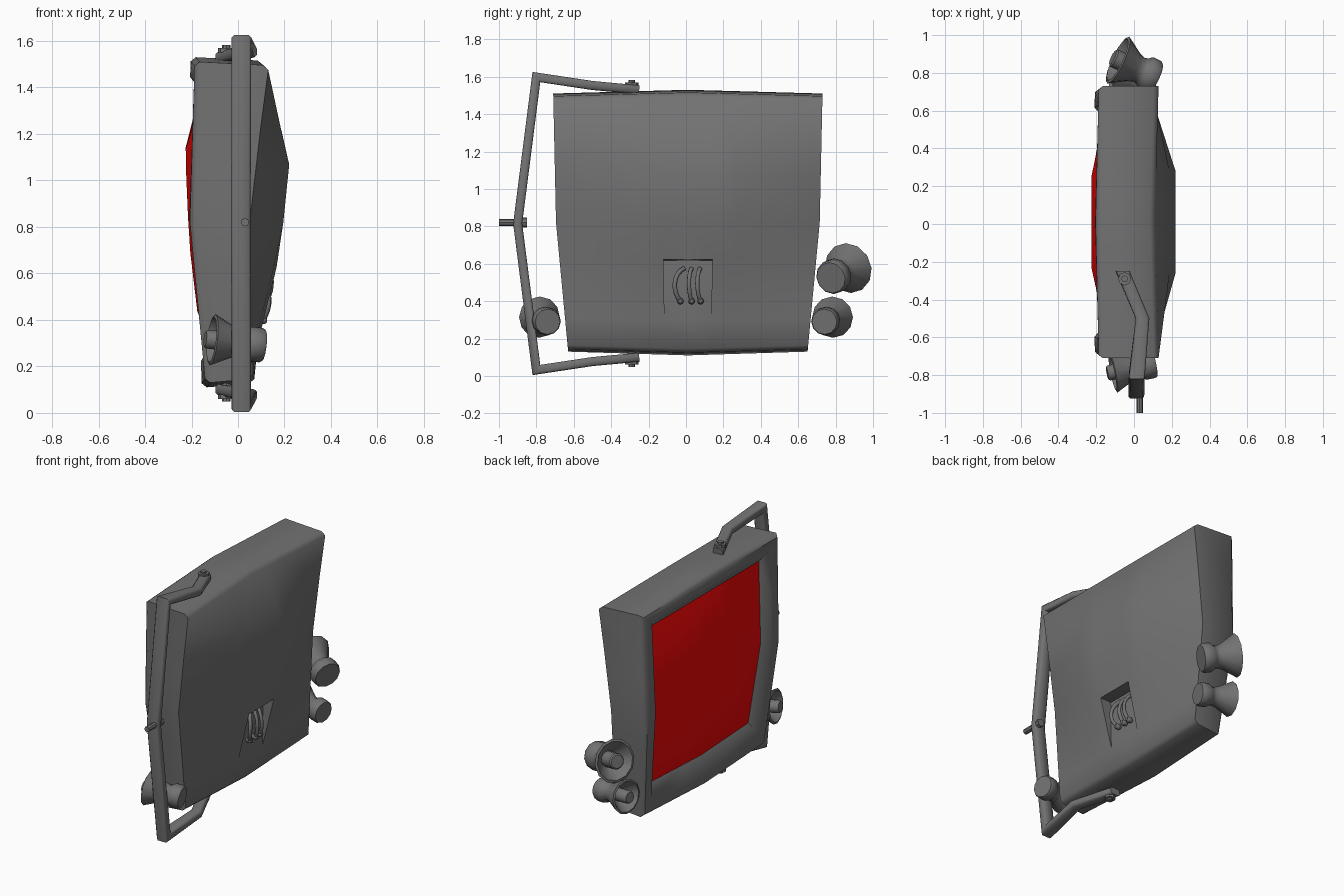
import bpy, bmesh, math
from mathutils import Vector, Matrix

if "Cube" in bpy.data.objects:
    bpy.data.objects.remove(bpy.data.objects["Cube"])


def paint(name, colour):
    mat = bpy.data.materials.new(name)
    mat.diffuse_color = (*colour, 1)
    mat.use_nodes = True
    mat.node_tree.nodes["Principled BSDF"].inputs["Base Color"].default_value = mat.diffuse_color
    return mat


GREY = paint("dark_grey", (.17, .17, .17))
RED = paint("screen_red", (.9, .002, .002))


def finish(bm, name, angle=35, recalc=True, mat=GREY):
    if recalc:
        bmesh.ops.recalc_face_normals(bm, faces=bm.faces[:])
    me = bpy.data.meshes.new(name)
    bm.to_mesh(me)
    bm.free()
    me.materials.append(mat)
    ob = bpy.data.objects.new(name, me)
    bpy.context.collection.objects.link(ob)
    bpy.ops.object.select_all(action='DESELECT')
    ob.select_set(True)
    bpy.context.view_layer.objects.active = ob
    bpy.ops.object.shade_smooth_by_angle(angle=math.radians(angle))
    return ob


def lerp3(v, top, mid, low):
    return mid + (top - mid) * v if v > 0 else mid + (mid - low) * v


# Case outline: tapered box, u across (y), v up (z)
def point(u, v, x):
    return Vector((x, 0.01 + u * lerp3(v, .72, .705, .64),
                   .82 + v * (.69 + .02 * (1 - abs(u)))))


def front_x(u, v):
    k = 1 - abs(u)
    return lerp3(v, -.185 - .017 * k, -.205, -.14 - .015 * k)


def back_rim(u, v):
    k = 1 - abs(u)
    return lerp3(v, .13 - .02 * k, .05, .06 + .01 * k)


US = [-1, -.38, -.19, 0, .19, .38, 1]
VS = [1, .55, .35, 0, -.28, -.74, -1]
BACK = [0, .188, .22, .195, .165, .085, 0]
SCREEN = [0, -.225, -.223, -.215, -.205, -.175, 0]
N = 6
rim = ([(i, 0) for i in range(N)] + [(N, j) for j in range(N)] +
       [(i, N) for i in range(N, 0, -1)] + [(0, j) for j in range(N, 0, -1)])

# Case: faceted back, side wall, frame and recess
bm = bmesh.new()
g = {}
for i, u in enumerate(US):
    for j, v in enumerate(VS):
        edge = i in (0, N) or j in (0, N)
        x = back_rim(u, v) if edge else BACK[j] - (.012 if abs(u) > .3 and j > 3 else 0)
        g[i, j] = bm.verts.new(point(u, v * (.95 if j in (0, N) else 1), x))
vent_top = {i: bm.verts.new(g[i, 4].co + Vector((-.08, 0, -.005))) for i in (2, 3, 4)}
for i in range(N):
    for j in range(N):
        if j == 4 and i in (2, 3):
            bm.faces.new((vent_top[i], vent_top[i + 1], g[i + 1, 5], g[i, 5]))
            bm.faces.new((g[i, 4], g[i + 1, 4], vent_top[i + 1], vent_top[i]))
        else:
            bm.faces.new((g[i, j], g[i + 1, j], g[i + 1, j + 1], g[i, j + 1]))
for i in (2, 4):
    bm.faces.new((g[i, 4], vent_top[i], g[i, 5]))
last = [g[k] for k in rim]
for su, sv, off, dx in ((1, .98, 0, None), (1, 1, 0, .02), (.975, .975, 0, -.002),
                        (.86, .86, .02, -.004), (.79, .77, .03, .04)):
    ring = []
    for i, j in rim:
        u, v = US[i], VS[j]
        x = back_rim(u, v) - .025 if dx is None else front_x(u, v) + dx
        ring.append(bm.verts.new(point(u * su, v * sv + off, x)))
    for k in range(len(ring)):
        m = (k + 1) % len(ring)
        bm.faces.new((last[k], last[m], ring[m], ring[k]))
    last = ring
finish(bm, "case", 50)

# Bulging red screen
bm = bmesh.new()
s = {}
for i, u in enumerate(US):
    for j, v in enumerate(VS):
        edge = i in (0, N) or j in (0, N)
        x = front_x(u, v) + .04 if edge else SCREEN[j]
        s[i, j] = bm.verts.new(point(u * (.79 if edge else .9), v * .77 + .03, x))
for i in range(N):
    for j in range(N):
        bm.faces.new((s[i, j], s[i, j + 1], s[i + 1, j + 1], s[i + 1, j]))
screen = finish(bm, "screen", recalc=False, mat=RED)
if screen.data.polygons[14].normal.x > 0:
    screen.data.flip_normals()


# Turned parts: profile of (radius, distance) along an axis
def lathe(name, profile, start, axis, sides=12):
    bm = bmesh.new()
    rings = [[bm.verts.new((r * math.cos(2 * math.pi * k / sides), r * math.sin(2 * math.pi * k / sides), t))
              for k in range(sides)] for r, t in profile]
    for a, b in zip(rings, rings[1:]):
        for k in range(sides):
            m = (k + 1) % sides
            bm.faces.new((a[k], a[m], b[m], b[k]))
    bm.faces.new(rings[0])
    bm.faces.new(rings[-1])
    rot = Vector(axis).to_track_quat('Z', 'Y').to_matrix().to_4x4()
    bm.transform(Matrix.Translation(start) @ rot)
    return finish(bm, name, 40)


# Flared knobs with rear cap and inner stem
KNOB = [(.084, 0), (.092, .012), (.092, .06), (.075, .08), (.07, .1), (.08, .13), (.137, .225),
        (.122, .23), (.05, .15), (.05, .25), (.042, .258)]
lathe("large_knob", KNOB, (.115, .775, .525), (-.23, .108, .06))
for name, side in (("small_knob_back", 1), ("small_knob_front", -1)):
    lathe(name, [(r * .81, t) for r, t in KNOB], (.11, side * .74, .29), (-.25, side * .05, .028))

# Swivel bracket: flat bar swept round the front side
path = [(-.06, -.25, 1.53), (.045, -.5, 1.553), (.015, -.8, 1.598), (.012, -.9, .815)]
path += [(x, y, 1.63 - z) for x, y, z in path[-2::-1]]
bm = bmesh.new()
prev = None
for k, p in enumerate(path):
    p = Vector(p)
    a, b = Vector(path[max(k - 1, 0)]), Vector(path[min(k + 1, len(path) - 1)])
    d1 = Vector((0, *(p - a).yz)).normalized()
    d2 = Vector((0, *(b - p).yz)).normalized()
    t = (d1 + d2).normalized()
    n = Vector((0, -t.z, t.y)) * .024 / max(.6, t.dot(d2) if k < len(path) - 1 else 1)
    w = Vector((.042 if 2 <= k <= 4 else .036, 0, 0))
    ring = [bm.verts.new(p + c) for c in (n + w, n - w, -n - w, -n + w)]
    if prev:
        for q in range(4):
            m = (q + 1) % 4
            bm.faces.new((prev[q], prev[m], ring[m], ring[q]))
    else:
        bm.faces.new(ring)
    prev = ring
bm.faces.new(prev)
bmesh.ops.bevel(bm, geom=[e for e in bm.edges if e.calc_length() > .2],
                offset=.01, segments=1, affect='EDGES')
finish(bm, "bracket", 50)

# Pivot bolts and side pin
BOLT = [(.022, -.04), (.022, .02), (.035, .02), (.035, .04), (.018, .04), (.018, .052)]
lathe("bolt_top", BOLT, (-.05, -.29, 1.53), (0, 0, 1), 8)
lathe("bolt_bottom", BOLT, (-.05, -.29, .1), (0, 0, -1), 8)
lathe("side_pin", [(.026, 0), (.026, .025), (.018, .025), (.018, .15)], (.03, -.85, .82), (0, -1, 0), 8)

# Curved vent tubes in the recess
for k, pts in enumerate(([(-.01, .575), (-.07, .55), (-.075, .45), (-.03, .40)],
                         [(.03, .575), (.01, .54), (.012, .45), (.03, .40)],
                         [(.075, .575), (.055, .54), (.055, .45), (.078, .40)])):
    cu = bpy.data.curves.new("vent_tube_%d" % k, 'CURVE')
    cu.dimensions = '3D'
    cu.bevel_depth = .012
    cu.bevel_resolution = 1
    cu.use_fill_caps = True
    cu.resolution_u = 3
    cu.materials.append(GREY)
    sp = cu.splines.new('NURBS')
    sp.points.add(3)
    sp.use_endpoint_u = True
    for q, ((y, z), x) in enumerate(zip(pts, (.095, .14, .145, .105))):
        sp.points[q].co = (x, y, z, 1)
    ob = bpy.data.objects.new("vent_tube_%d" % k, cu)
    bpy.context.collection.objects.link(ob)
    lathe("vent_tube_end_%d" % k, [(.012, 0), (.018, .01), (.018, .03), (.01, .04)],
          (.085, pts[3][0], .40), (1, 0, 0), 8)
